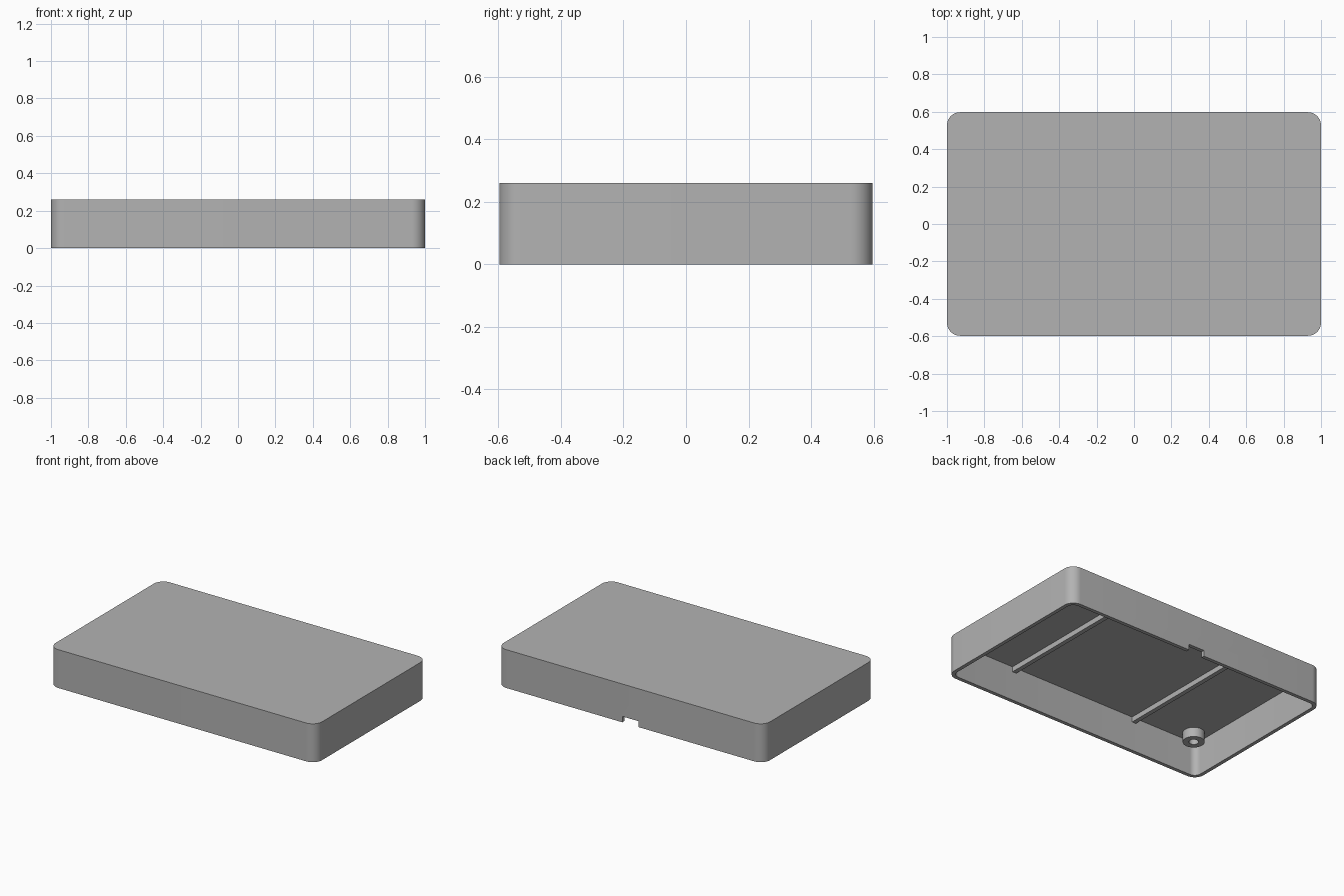
import bpy, bmesh, math

if "Cube" in bpy.data.objects:
    bpy.data.objects.remove(bpy.data.objects["Cube"], do_unlink=True)

HALF_X, HALF_Y, HEIGHT = 1.0, 0.5975, 0.26
WALL, RADIUS = 0.025, 0.07
CEILING = HEIGHT - WALL

grey = bpy.data.materials.new("plain_grey")
grey.use_nodes = True
colour = (0.45, 0.45, 0.45, 1)
grey.diffuse_color = colour
grey.node_tree.nodes["Principled BSDF"].inputs["Base Color"].default_value = colour


def finish(name, bm, smooth=True):
    bmesh.ops.recalc_face_normals(bm, faces=bm.faces)
    mesh = bpy.data.meshes.new(name)
    bm.to_mesh(mesh)
    bm.free()
    obj = bpy.data.objects.new(name, mesh)
    bpy.context.collection.objects.link(obj)
    mesh.materials.append(grey)
    if smooth:
        shade(obj)
    return obj


def shade(obj):
    bpy.ops.object.select_all(action="DESELECT")
    obj.select_set(True)
    bpy.context.view_layer.objects.active = obj
    bpy.ops.object.shade_smooth_by_angle(angle=math.radians(30))


def rounded_rect(hx, hy, r, steps=10):
    corners = [(1, 1), (-1, 1), (-1, -1), (1, -1)]
    points = []
    for i, (sx, sy) in enumerate(corners):
        for k in range(steps + 1):
            a = math.pi / 2 * (i + k / steps)
            points.append((sx * (hx - r) + r * math.cos(a), sy * (hy - r) + r * math.sin(a)))
    return points


def ring(bm, points, z):
    return [bm.verts.new((x, y, z)) for x, y in points]


def bridge(bm, a, b):
    n = len(a)
    for i in range(n):
        bm.faces.new((a[i], a[(i + 1) % n], b[(i + 1) % n], b[i]))


def box(name, size, centre, smooth=False):
    bm = bmesh.new()
    bmesh.ops.create_cube(bm, size=1)
    bmesh.ops.scale(bm, vec=size, verts=bm.verts)
    bmesh.ops.translate(bm, vec=centre, verts=bm.verts)
    return finish(name, bm, smooth)


# Hollow cover, open underneath
outer = rounded_rect(HALF_X, HALF_Y, RADIUS)
inner = rounded_rect(HALF_X - WALL, HALF_Y - WALL, RADIUS - WALL)
bm = bmesh.new()
loops = [ring(bm, outer, HEIGHT), ring(bm, outer, 0), ring(bm, inner, 0), ring(bm, inner, CEILING)]
for a, b in zip(loops, loops[1:]):
    bridge(bm, a, b)
bm.faces.new(loops[0])
bm.faces.new(loops[-1])
cover = finish("cover_shell", bm, smooth=False)

# Cable notch in the lower edge of the back wall
cutter = box("notch_cutter", (0.12, 0.1, 0.08), (0, HALF_Y - WALL / 2, 0))
cutter.hide_render = True
notch = cover.modifiers.new("notch", "BOOLEAN")
notch.object = cutter
notch.solver = "EXACT"
bpy.context.view_layer.objects.active = cover
bpy.ops.object.modifier_apply(modifier=notch.name)
bpy.data.objects.remove(cutter, do_unlink=True)
shade(cover)

# Two stiffening ribs across the ceiling
for side, x in (("right", -0.48), ("left", 0.48)):
    box(side + "_rib", (0.03, 2 * (HALF_Y - WALL), 0.035), (x, 0, CEILING - 0.0175))

# Hollow screw bosses in the corners
def circle(r, cx, cy, n=32):
    return [(cx + r * math.cos(2 * math.pi * i / n), cy + r * math.sin(2 * math.pi * i / n)) for i in range(n)]

INSET, BOSS_BOTTOM = 0.12, 0.17
for side, sx in (("right", -1), ("left", 1)):
    for end, sy in (("front", -1), ("back", 1)):
        cx, cy = sx * (HALF_X - INSET), sy * (HALF_Y - INSET)
        bm = bmesh.new()
        loops = [ring(bm, circle(r, cx, cy), z) for r, z in
                 ((0.068, CEILING), (0.068, BOSS_BOTTOM), (0.03, BOSS_BOTTOM), (0.03, CEILING))]
        for a, b in zip(loops, loops[1:] + loops[:1]):
            bridge(bm, a, b)
        finish(f"{end}_{side}_screw_boss", bm)
